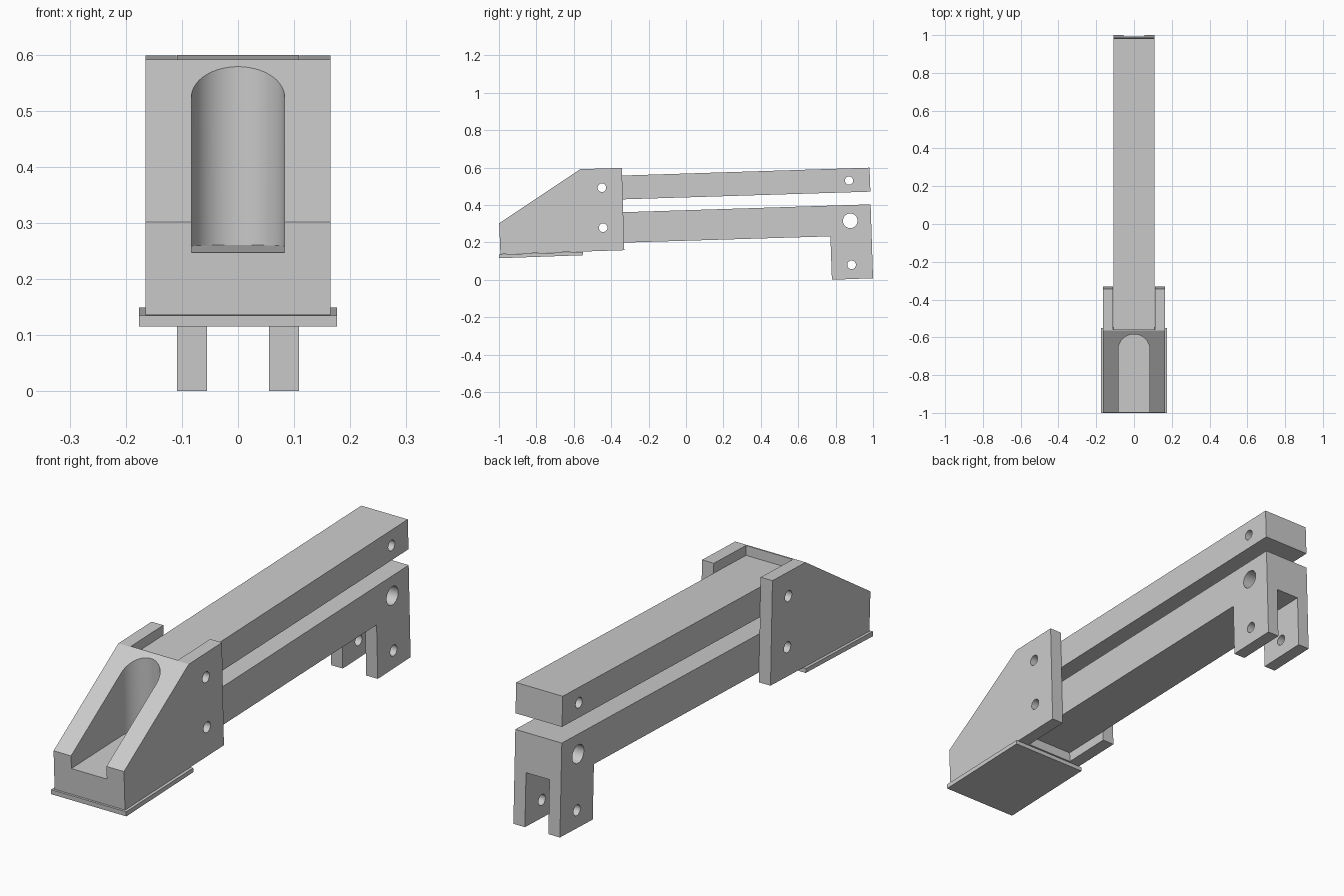
import bpy, bmesh, math
from mathutils import Matrix, Vector

if "Cube" in bpy.data.objects:
    bpy.data.objects.remove(bpy.data.objects["Cube"])

TILT = 0.031  # the whole assembly leans up slightly towards the back


def prism(name, pts, lo, hi, axis="x", matrix=None):
    """Extrude a profile: (y, z) points along x, or (x, y) points along z."""
    bm = bmesh.new()
    place = (lambda p, h: (h, p[0], p[1])) if axis == "x" else (lambda p, h: (p[0], p[1], h))
    rings = [[bm.verts.new(place(p, h)) for p in pts] for h in (lo, hi)]
    bm.faces.new(rings[0])
    bm.faces.new(rings[1][::-1])
    n = len(pts)
    for i in range(n):
        j = (i + 1) % n
        bm.faces.new((rings[0][i], rings[0][j], rings[1][j], rings[1][i]))
    bmesh.ops.recalc_face_normals(bm, faces=bm.faces)
    if matrix:
        bm.transform(matrix)
    mesh = bpy.data.meshes.new(name)
    bm.to_mesh(mesh)
    bm.free()
    obj = bpy.data.objects.new(name, mesh)
    bpy.context.collection.objects.link(obj)
    return obj


def arc(cx, cy, r, start, end, n):
    return [(cx + r * math.cos(start + (end - start) * i / n),
             cy + r * math.sin(start + (end - start) * i / n)) for i in range(n + 1)]


def pin_hole(y, z, r):
    return prism("hole_cutter", arc(0, 0, r, 0, math.tau, 32)[:-1], -0.3, 0.3,
                 matrix=Matrix.Translation((0, y, z)))


def cut(obj, cutters):
    bpy.context.view_layer.objects.active = obj
    for c in cutters:
        c.hide_render = True
        mod = obj.modifiers.new("cut", "BOOLEAN")
        mod.operation = "DIFFERENCE"
        mod.solver = "EXACT"
        mod.object = c
        bpy.ops.object.modifier_apply(modifier=mod.name)
        bpy.data.objects.remove(c)
    bpy.ops.object.select_all(action="DESELECT")
    obj.select_set(True)
    bpy.ops.object.shade_smooth_by_angle(angle=math.radians(30))


UPPER_PIN = (-0.45, 0.492, 0.023)
LOWER_PIN = (-0.443, 0.278, 0.023)

# Wedge-shaped housing with a round-backed front slot and a rear channel
housing = prism("housing", [(-0.992, 0.136), (-0.999, 0.302), (-0.565, 0.591),
                            (-0.343, 0.598), (-0.33, 0.158)], -0.165, 0.165)
slot = prism("slot_cutter",
             arc(0, 0, 0.083, 0, math.pi, 32) + [(-0.083, -0.6), (0.083, -0.6)], 0, 0.6, "z",
             Matrix.Translation((0, -0.657, 0.258)) @ Matrix.Rotation(TILT, 4, "X"))
channel = prism("channel_cutter", [(-0.543, 0.05), (-0.562, 0.7), (0, 0.7), (0, 0.05)],
                -0.11, 0.11)
cut(housing, [slot, channel, pin_hole(*UPPER_PIN), pin_hole(*LOWER_PIN)])

# Thin plate under the housing
prism("base_plate", [(-0.999, 0.115), (-1.0, 0.135), (-0.551, 0.149), (-0.55, 0.131)],
      -0.176, 0.176)

# Upper parallel arm
upper = prism("upper_arm", [(-0.56, 0.55), (0.981, 0.599), (0.986, 0.471), (-0.556, 0.423)],
              -0.109, 0.109)
cut(upper, [pin_hole(*UPPER_PIN), pin_hole(0.872, 0.53, 0.022)])

# Lower parallel arm ending in a forked foot
lower = prism("lower_arm", [(-0.554, 0.354), (0.987, 0.403), (1.0, 0.008), (0.78, 0.0),
                            (0.772, 0.232), (-0.549, 0.192)], -0.109, 0.109)
fork = prism("fork_cutter", [(0.7, 0.227), (1.1, 0.239), (1.1, -0.1), (0.7, -0.1)],
             -0.055, 0.055)
# keep the fork gap clear of the arm underside
cut(lower, [fork, pin_hole(*LOWER_PIN), pin_hole(0.878, 0.315, 0.039),
            pin_hole(0.886, 0.08, 0.023)])
